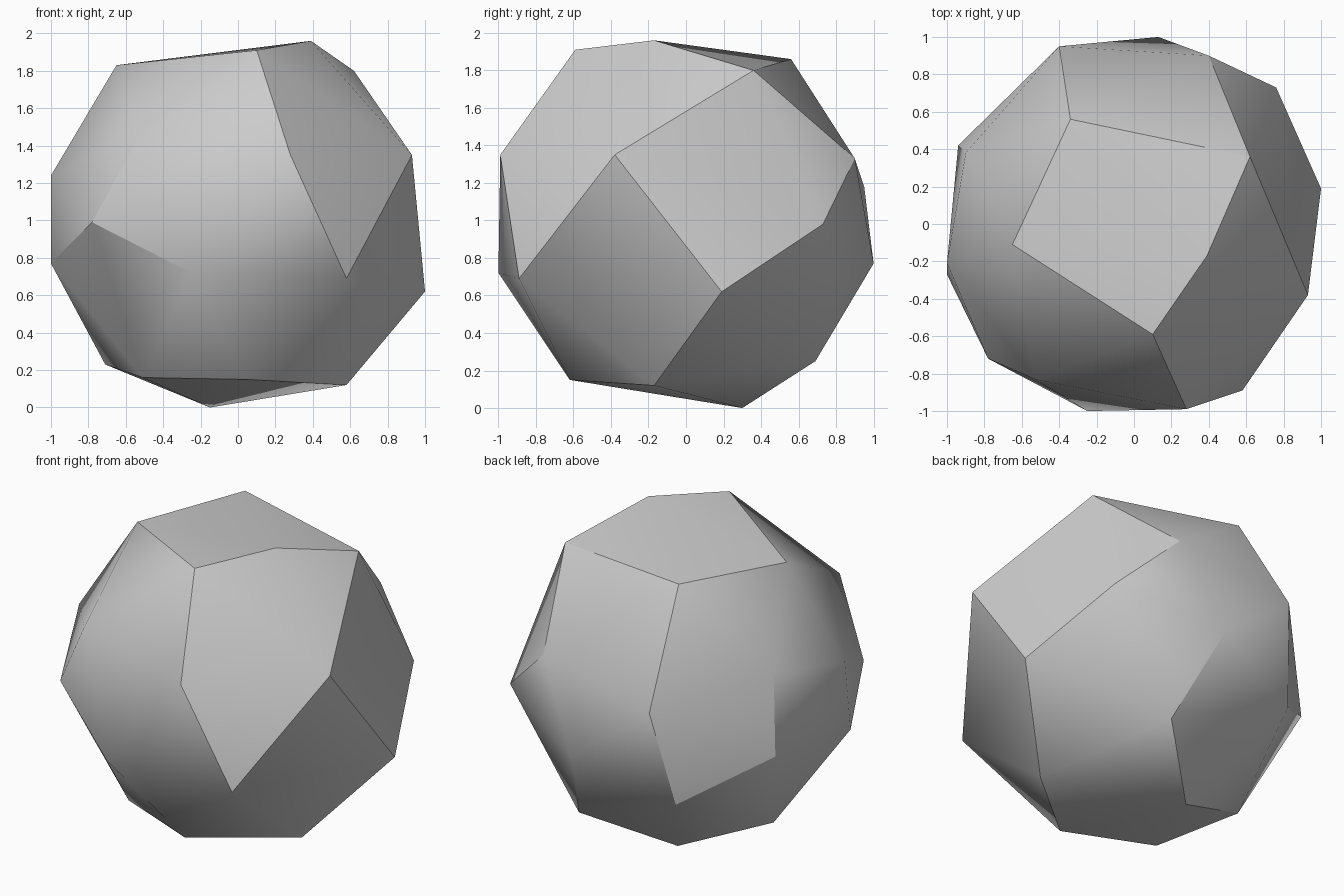
import bpy
import bmesh
import math

# Remove the default object
default_cube = bpy.data.objects.get("Cube")
if default_cube:
    bpy.data.objects.remove(default_cube, do_unlink=True)


def make_material(name, colour):
    material = bpy.data.materials.new(name)
    material.use_nodes = True
    material.diffuse_color = colour
    material.node_tree.nodes["Principled BSDF"].inputs["Base Color"].default_value = colour
    return material


# Corners of the boulder, ring by ring from the crown down to the base
crown = [(.1, -.59, 1.91), (.39, -.17, 1.96), (.62, .36, 1.8),
         (-.34, .56, 1.86), (-.65, -.11, 1.83)]
shoulder = [(.28, -.99, 1.35), (.93, -.38, 1.35), (.4, .9, 1.33),
            (-.4, .95, 1.18), (-.9, .38, 1.35), (-1, -.21, 1.24),
            (-.53, -.83, 1.45)]
waist = [(-.25, -1, .72), (.58, -.89, .69), (1, .19, .62),
         (.76, .73, .98), (.13, 1, .77), (-.5, .82, .56),
         (-.94, .42, .84), (-1, -.27, .77), (-.78, -.72, .99)]
base = [(.05, -.62, .15), (.58, -.17, .12), (.29, .69, .25),
        (-.15, .3, 0), (-.71, .11, .23), (-.51, -.4, .16)]


def build_faceted_solid(name, rings, material):
    """Wrap the corner rings in a convex shell and merge near-flat facets."""
    bm = bmesh.new()
    for ring in rings:
        for corner in ring:
            bm.verts.new(corner)
    bmesh.ops.convex_hull(bm, input=list(bm.verts))
    bmesh.ops.dissolve_limit(bm, angle_limit=math.radians(2),
                             verts=list(bm.verts), edges=list(bm.edges))
    bmesh.ops.recalc_face_normals(bm, faces=list(bm.faces))
    mesh = bpy.data.meshes.new(name)
    bm.to_mesh(mesh)
    bm.free()
    mesh.materials.append(material)
    solid = bpy.data.objects.new(name, mesh)
    bpy.context.scene.collection.objects.link(solid)
    return solid


# Boulder with soft shading between shallow facets and crisp steep edges
stone_grey = make_material("stone_grey", (.6, .6, .6, 1))
boulder = build_faceted_solid("boulder", (crown, shoulder, waist, base), stone_grey)
for other in bpy.context.selected_objects:
    other.select_set(False)
bpy.context.view_layer.objects.active = boulder
boulder.select_set(True)
bpy.ops.object.shade_smooth_by_angle(angle=math.radians(30))
